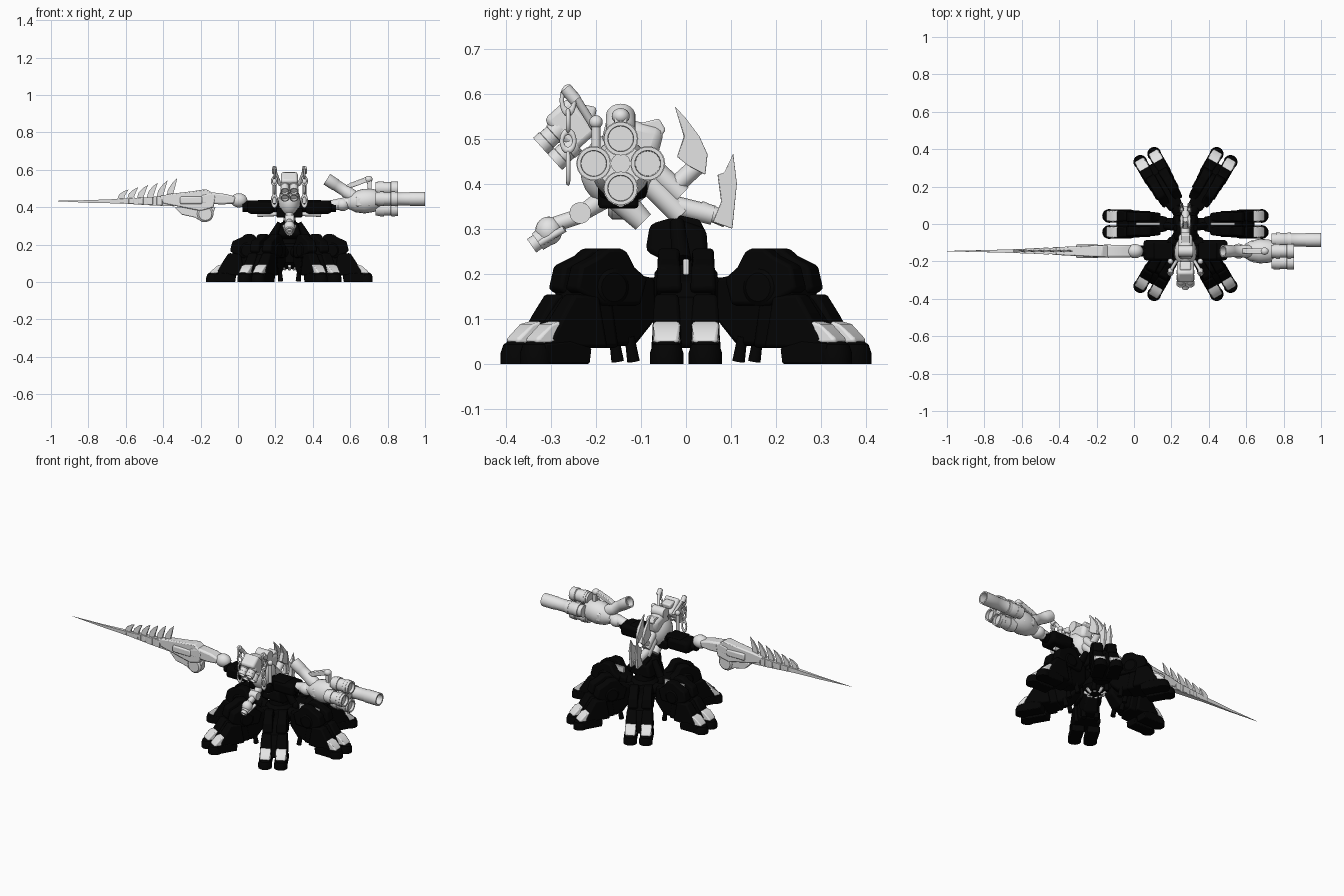
import bpy, bmesh
from math import pi, radians, cos, sin
from mathutils import Vector, Matrix

cube = bpy.data.objects.get("Cube")
if cube:
    bpy.data.objects.remove(cube)


def material(name, value):
    m = bpy.data.materials.new(name)
    m.use_nodes = True
    m.diffuse_color = (value, value, value, 1)
    m.node_tree.nodes["Principled BSDF"].inputs["Base Color"].default_value = (value, value, value, 1)
    return m


BLACK, GREY = material("black_paint", 0.001), material("bare_grey", 0.78)
CX, ARM_Y = 0.275, -0.145
place = Matrix.Identity(4)


def finish(name, bm, mat, bevel=0):
    bmesh.ops.recalc_face_normals(bm, faces=bm.faces)
    me = bpy.data.meshes.new(name)
    bm.to_mesh(me)
    bm.free()
    me.materials.append(mat)
    me.polygons.foreach_set("use_smooth", [True] * len(me.polygons))
    me.set_sharp_from_angle(angle=radians(35))
    ob = bpy.data.objects.new(name, me)
    bpy.context.collection.objects.link(ob)
    ob.matrix_world = place
    if bevel:
        mod = ob.modifiers.new("soft_edges", "BEVEL")
        mod.width, mod.segments = bevel, 2
    return ob


def lathe(name, a, b, rings, mat=GREY, sides=20):
    """Turned part from a to b; rings are (fraction along the axis, radius)."""
    a, b = Vector(a), Vector(b)
    turn = (b - a).to_track_quat('Z', 'Y')
    bm = bmesh.new()
    loops = []
    for t, r in rings:
        c = a.lerp(b, t)
        loops.append([bm.verts.new(c + turn @ Vector((r * cos(2 * pi * k / sides), r * sin(2 * pi * k / sides), 0)))
                      for k in range(sides)])
    for p, q in zip(loops, loops[1:]):
        for k in range(sides):
            bm.faces.new((p[k], p[k - 1], q[k - 1], q[k]))
    bm.faces.new(loops[0])
    bm.faces.new(loops[-1])
    return finish(name, bm, mat)


def rod(name, a, b, r, mat=GREY, r2=None):
    return lathe(name, a, b, [(0, r), (1, r2 or r)], mat, 16)


def barrel(name, a, b, r):
    """Hollow gun tube with raised bands."""
    rings = [(0, r * .92), (.1, r * .92), (.1, r), (.35, r), (.37, r * .93), (.68, r * .93),
             (.7, r), (1, r), (1, r * .78), (.8, r * .74)]
    return lathe(name, a, b, rings, GREY, 24)


def slab(name, pts, mat=GREY, axis='x', mid=0, bevel=.004):
    """Side outline of (along, height, half width), lying along x or y."""
    bm = bmesh.new()
    sides = []
    for s in (-1, 1):
        sides.append([bm.verts.new((u, mid + s * w, z) if axis == 'x' else (mid + s * w, u, z))
                      for u, z, w in pts])
    n = len(pts)
    for side in sides:
        bm.faces.new(side)
    for k in range(n):
        bm.faces.new((sides[0][k - 1], sides[0][k], sides[1][k], sides[1][k - 1]))
    return finish(name, bm, mat, bevel)


def flat(pts, w):
    return [(u, z, w) for u, z in pts]


def box(name, c, size, mat=GREY, tilt=0, bevel=.008):
    bm = bmesh.new()
    m = Matrix.Translation(c) @ Matrix.Rotation(tilt, 4, 'X') @ Matrix.Diagonal((*size, 1))
    bmesh.ops.create_cube(bm, size=1, matrix=m)
    return finish(name, bm, mat, bevel)


def ball(name, c, size, mat=GREY):
    bm = bmesh.new()
    m = Matrix.Translation(c) @ Matrix.Diagonal((*size, 1))
    bmesh.ops.create_uvsphere(bm, u_segments=20, v_segments=12, radius=1, matrix=m)
    return finish(name, bm, mat)


# Six armoured legs, each with two lobed knees and two round toes
hub = Matrix.Translation((CX, 0, 0))
for i in range(6):
    place = hub @ Matrix.Rotation(i * pi / 3, 4, 'Z')
    rod("leg_link", (.03, 0, .16), (.16, 0, .16), .032, BLACK)
    slab("thigh", [(.09, .10, .03), (.10, .19, .04), (.16, .20, .05), (.25, .20, .055), (.295, .18, .06),
                   (.315, .13, .06), (.25, .04, .055), (.15, .04, .04)], BLACK, bevel=.01)
    slab("shin_core", [(.22, .15, .055), (.31, .15, .06), (.36, .09, .06), (.37, .035, .05),
                       (.20, .035, .055)], BLACK, bevel=.01)
    if i % 3 == 0:
        box("thigh_rail", (.20, 0, .215), (.13, .014, .035), GREY, 0, .003)
    for s in (-1, 1):
        y = s * .043
        slab("knee_lobe", [(.13, .19, .02), (.165, .215, .024), (.185, .25, .024), (.20, .256, .024),
                           (.235, .256, .024), (.255, .24, .024), (.305, .218, .026), (.318, .165, .028),
                           (.25, .13, .03), (.15, .13, .024)], BLACK, mid=s * .038, bevel=.008)
        lathe("hip_disc", (.225, s * .045, .17), (.225, s * .07, .17), [(0, .042), (.7, .042), (1, .032)], BLACK)
        slab("toe_shell", [(.26, .15, .026), (.325, .155, .026), (.355, .11, .03), (.385, .06, .033),
                           (.385, .035, .033), (.24, .035, .03)], BLACK, mid=y, bevel=.008)
        slab("sole", flat([(.29, 0), (.285, .035), (.34, .05), (.405, .045), (.405, 0)], .034), BLACK, mid=y)
        lathe("toe_tip", (.408, y, 0), (.408, y, .05), [(0, .037), (.5, .037), (.85, .031), (1, .02)], BLACK)
        slab("toe_plate", [(.325, .082, .026), (.35, .098, .026), (.385, .088, .034), (.42, .058, .028),
                           (.425, .046, .026), (.39, .047, .035), (.35, .06, .034)], GREY, mid=y, bevel=.008)
        rod("heel_claw", (.165, s * .035, .06), (.155, s * .035, .005), .011, BLACK, .014)

# Central hub, collar and waist
place = Matrix.Identity(4)
lathe("hub", (CX, 0, .07), (CX, 0, .24), [(0, .04), (.2, .07), (.7, .075), (.8, .055), (1, .05)], BLACK)
for i in range(8):
    a = i * pi / 4
    rod("hub_tooth", (CX + .03 * cos(a), .03 * sin(a), .07), (CX + .06 * cos(a), .06 * sin(a), .085), .009)
slab("waist", [(-.05, .23, .07), (-.09, .25, .06), (-.08, .31, .045), (-.03, .325, .045), (.045, .30, .05),
               (.05, .23, .07)], BLACK, 'y', CX, .012)
slab("waist_crest", flat([(-.03, .30), (-.015, .33), (.03, .32), (.045, .29)], .035), BLACK, 'y', CX)
for s in (-1, 1):
    rod("waist_strut", (CX + s * .10, -.01, .23), (CX + s * .05, -.02, .315), .022, BLACK, .016)

# Hunched torso
ball("chest", (CX, -.15, .43), (.06, .085, .085))
box("back_plate", (CX, -.12, .50), (.075, .13, .08), GREY, -.25, .02)
rod("back_drum", (CX - .04, -.145, .545), (CX + .04, -.145, .545), .03)
slab("back_fin", flat([(-.12, .53), (-.06, .545), (-.045, .52), (-.07, .48), (-.12, .47)], .025), GREY, 'y', CX)
rod("belly", (CX, -.17, .39), (CX, -.095, .315), .034, GREY, .024)
rod("spine_link", (CX, -.10, .42), (CX, -.01, .33), .026)
box("rib_block", (CX, -.15, .37), (.14, .09, .05), BLACK)

# Drooping neck and head
rod("neck", (CX, -.17, .375), (CX, -.23, .335), .024, GREY, .018)
rod("neck_joint", (CX - .025, -.235, .335), (CX + .025, -.235, .335), .024)
rod("throat", (CX, -.23, .33), (CX, -.29, .31), .017)
ball("skull", (CX, -.305, .295), (.03, .03, .032))
lathe("snout", (CX, -.31, .285), (CX, -.343, .262),
      [(0, .024), (.6, .022), (.6, .018), (1, .018), (1, .01), (.8, .01)])
for s in (-1, 1):
    rod("jaw_hose", (CX + s * .03, -.27, .30), (CX + s * .016, -.325, .268), .008)

# Four-tube launcher above the head
axis, side = Vector((0, -.74, -.67)), Vector((0, -.67, .74))
mid = Vector((CX, -.255, .53))
box("launcher_case", mid, (.09, .075, .10), GREY, radians(42), .012)
for sx in (-1, 1):
    for sz in (-1, 1):
        c = mid + Vector((sx * .024, 0, 0)) + side * (sz * .024 - .012) + axis * .02
        barrel("launcher_tube", c, c + axis * .062, .024)
box("launcher_lid", (CX, -.225, .56), (.06, .05, .03), GREY, -.2)

# Chain posts and hanging links on both sides
for s in (-1, 1):
    x = CX + s * .08
    rod("chain_post", (x - s * .03, -.20, .52), (x, -.25, .60), .009)
    rod("post_top", (x, -.245, .585), (x, -.268, .612), .014)
    rod("side_pipe", (x, -.20, .42), (x, -.20, .53), .010)
    ball("pipe_knob", (x, -.20, .537), (.015, .015, .015))
    for k, (z, stretch) in enumerate(((.585, 1.9), (.54, 1.5), (.495, 1.5), (.435, 2.1))):
        bpy.ops.mesh.primitive_torus_add(major_radius=.014, minor_radius=.005, major_segments=16, minor_segments=8,
                                         location=(x, -.262, z), rotation=(pi / 2, 0, (k + 1) % 2 * pi / 2))
        link = bpy.context.object
        link.name, link.scale = "chain_link", (1, stretch, 1)
        link.data.materials.append(GREY)
        bpy.ops.object.shade_smooth()

# Tail pipes carrying paired blades
rod("upper_tail_pipe", (CX, -.08, .44), (CX, -.01, .375), .024)
rod("upper_tail_joint", (CX, -.035, .385), (CX, .025, .44), .020)
rod("lower_tail_pipe", (CX, -.02, .35), (CX, .06, .33), .022)
rod("lower_tail_joint", (CX, .03, .345), (CX, .09, .32), .018)
for s in (-1, 1):
    slab("upper_blade", [(-.02, .46, .012), (-.005, .505, .012), (-.025, .572, .002), (.0, .545, .006),
                         (.03, .505, .010), (.048, .465, .006), (.043, .42, .008), (.005, .44, .012)],
         GREY, 'y', CX + s * .02, .002)
    slab("lower_blade", [(.07, .42, .010), (.085, .425, .008), (.105, .467, .002), (.113, .40, .008),
                         (.103, .30, .008), (.06, .315, .012), (.078, .36, .012)], GREY, 'y', CX + s * .02, .002)

# Shoulders
for s in (-1, 1):
    x = CX + s * .155
    box("shoulder", (x, ARM_Y + .005, .40), (.14, .11, .07), BLACK, 0, .018)
    rod("shoulder_axle", (CX + s * .05, ARM_Y, .405), (CX + s * .25, ARM_Y, .405), .03, BLACK)
    box("shoulder_guard", (CX + s * .12, ARM_Y, .425), (.10, .09, .03), BLACK)
    rod("arm_strut", (CX + s * .06, ARM_Y, .365), (CX + s * .17, ARM_Y, .36), .012)

# Blade arm reaching to the right
ball("blade_elbow", (.005, ARM_Y, .437), (.045, .038, .038))
slab("upper_forearm", flat([(-.01, .455), (-.06, .47), (-.14, .48), (-.20, .465), (-.20, .42), (-.08, .415),
                            (-.02, .42)], .034), GREY, 'x', ARM_Y, .01)
slab("forearm", [(-.12, .465, .036), (-.17, .497, .03), (-.25, .485, .028), (-.36, .472, .024), (-.42, .46, .02),
                 (-.40, .42, .02), (-.30, .40, .026), (-.20, .38, .03), (-.13, .40, .036)], GREY, 'x', ARM_Y, .006)
lathe("forearm_wheel", (-.175, ARM_Y - .028, .365), (-.175, ARM_Y + .028, .365),
      [(0, .035), (.15, .044), (.85, .044), (1, .035)])
slab("under_guard", flat([(-.12, .40), (-.15, .33), (-.19, .32), (-.23, .345), (-.30, .36), (-.34, .40)], .018),
     GREY, 'x', ARM_Y)
box("forearm_side_plate", (-.25, ARM_Y, .437), (.12, .075, .04))
slab("sword", [(-.36, .465, .018), (-.48, .453, .016), (-.62, .445, .011), (-.80, .438, .005), (-1, .434, .001),
               (-.80, .424, .004), (-.62, .42, .010), (-.46, .41, .015), (-.34, .405, .018)], GREY, 'x', ARM_Y, 0)
for k in range(6):
    x, h = -.325 - k * .052, .095 - k * .012
    slab("sword_spine", [(x - .06, .445, .006), (x - .05, .455 + h * .4, .006), (x - .025, .46 + h * .75, .004),
                         (x, .46 + h, .001), (x - .01, .46 + h * .55, .004), (x - .022, .45 + h * .2, .006),
                         (x - .02, .445, .006)], GREY, 'x', ARM_Y, 0)
for k in range(5):
    box("sword_segment", (-.42 - k * .05, ARM_Y, .433), (.03, .042 - k * .005, .046 - k * .005), GREY, 0, .003)

# Gun arm reaching to the left
rod("gun_wrist", (.50, ARM_Y, .41), (.63, ARM_Y, .43), .028, GREY, .035)
ball("gun_elbow", (.56, ARM_Y, .415), (.04, .04, .035))
lathe("gun_body", (.59, ARM_Y, .425), (.755, ARM_Y, .44), [(0, .035), (.2, .055), (.5, .066), (.8, .062), (1, .05)])
box("gun_side_plate", (.67, ARM_Y, .43), (.08, .12, .05))
barrel("vent_tube", (.63, ARM_Y, .45), (.475, ARM_Y, .55), .033)
slab("carry_strut", flat([(.55, .50), (.60, .53), (.68, .56), (.715, .555), (.715, .48), (.695, .48),
                          (.69, .535), (.61, .505)], .014), GREY, 'x', ARM_Y)
ball("carry_knob", (.698, ARM_Y, .55), (.022, .02, .018))
rod("barrel_core", (.73, ARM_Y, .445), (.84, ARM_Y, .445), .022)
for dy, dz, end in ((0, 1, .855), (0, -1, .855), (-1, 0, .855), (1, 0, 1.0)):
    y, z = ARM_Y + dy * .06, .445 + dz * .055
    barrel("gun_barrel", (.735, y, z), (end, y, z), .037)
    for x in (.76, .82):
        rod("barrel_band", (x, y, z), (x + .02, y, z), .039)
